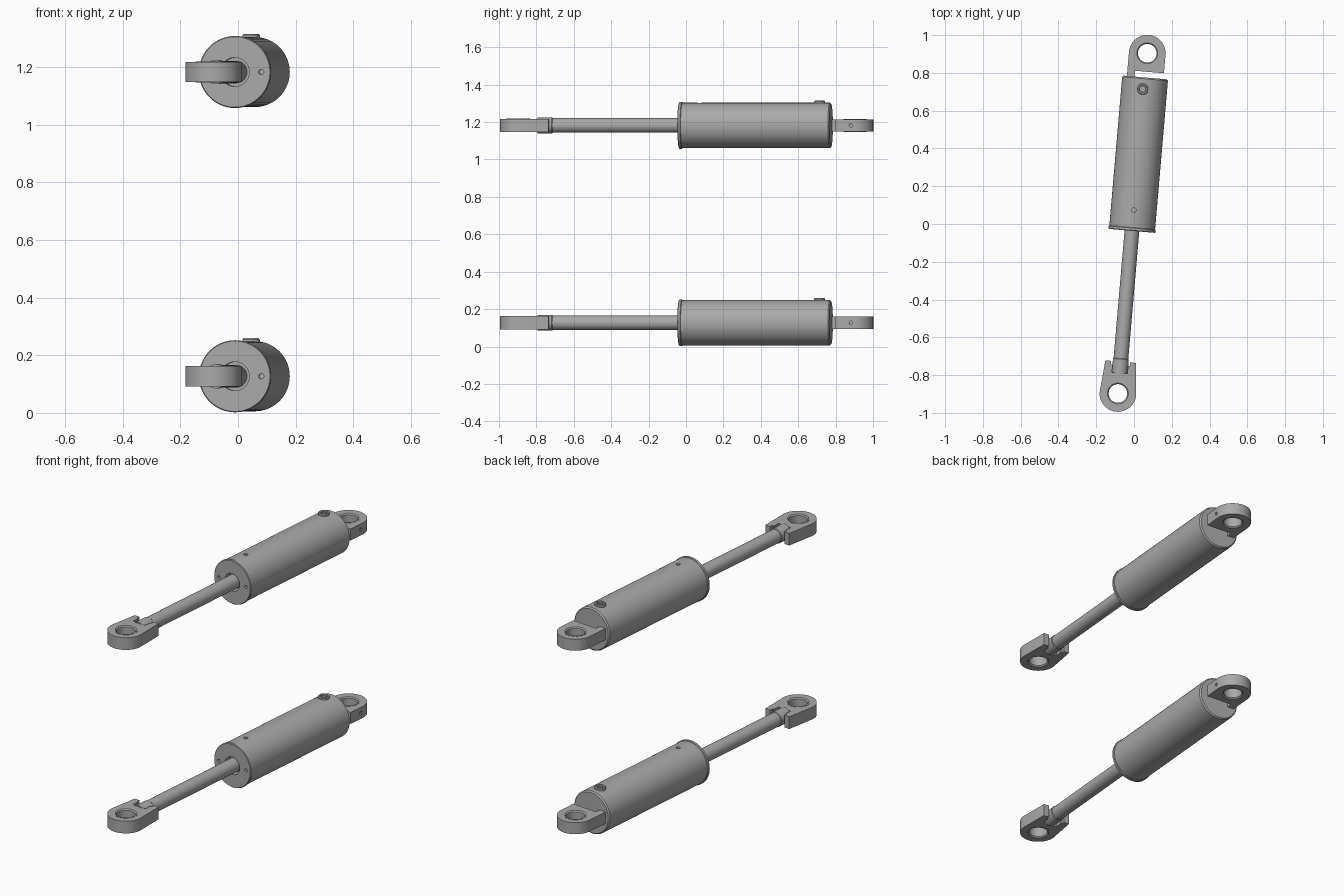
import bpy, bmesh, math
from mathutils import Matrix, Vector

if "Cube" in bpy.data.objects:
    bpy.data.objects.remove(bpy.data.objects["Cube"])

steel = bpy.data.materials.new("steel_grey")
steel.diffuse_color = (0.4, 0.4, 0.4, 1)
steel.use_nodes = True
steel.node_tree.nodes["Principled BSDF"].inputs["Base Color"].default_value = steel.diffuse_color

TILT, OFF_X, OFF_Y = -math.radians(4.93), -0.0075, 0.0035
HEIGHTS = (("lower", 0.127), ("upper", 1.182))
EYE = 0.904          # distance of each eye centre along the axis
PLATE = 0.033        # half thickness of the eye plates
parts = []


def add_object(name, bm):
    bmesh.ops.remove_doubles(bm, verts=bm.verts, dist=1e-5)
    bmesh.ops.recalc_face_normals(bm, faces=bm.faces)
    me = bpy.data.meshes.new(name)
    bm.to_mesh(me)
    bm.free()
    me.materials.append(steel)
    ob = bpy.data.objects.new(name, me)
    bpy.context.collection.objects.link(ob)
    return ob


def lathe(name, profile, axis="Y", loc=(0, 0, 0), steps=64, closed=False):
    """Spin (radius, height) points about the Y or Z axis."""
    bm = bmesh.new()
    pts = [Vector((r, h, 0)) if axis == "Y" else Vector((r, 0, h)) for r, h in profile]
    vs = [bm.verts.new(p) for p in pts]
    n = len(vs)
    es = [bm.edges.new((vs[i], vs[(i + 1) % n])) for i in range(n if closed else n - 1)]
    direction = (0, 1, 0) if axis == "Y" else (0, 0, 1)
    bmesh.ops.spin(bm, geom=vs + es, cent=(0, 0, 0), axis=direction,
                   angle=2 * math.pi, steps=steps, use_merge=False)
    bmesh.ops.translate(bm, verts=bm.verts, vec=loc)
    return add_object(name, bm)


def plate(name, outline, half):
    """Extrude a flat outline symmetrically about z = 0."""
    bm = bmesh.new()
    f = bm.faces.new([bm.verts.new((x, y, -half)) for x, y in outline])
    top = bmesh.ops.extrude_face_region(bm, geom=[f])["geom"]
    bmesh.ops.translate(bm, vec=(0, 0, 2 * half),
                        verts=[v for v in top if isinstance(v, bmesh.types.BMVert)])
    return add_object(name, bm)


def rod_shape(name, r, a, b, axis="Y", loc=(0, 0, 0), steps=32):
    return lathe(name, [(0, a), (r, a), (r, b), (0, b)], axis, loc, steps)


def cut(ob, cutter):
    m = ob.modifiers.new("cut", "BOOLEAN")
    m.operation, m.object, m.solver = "DIFFERENCE", cutter, "EXACT"
    bpy.context.view_layer.objects.active = ob
    bpy.ops.object.modifier_apply(modifier=m.name)
    bpy.data.objects.remove(cutter)


def arc(cy, r, a0, a1, n=32):
    return [(r * math.cos(math.radians(a0 + (a1 - a0) * i / n)),
             cy + r * math.sin(math.radians(a0 + (a1 - a0) * i / n))) for i in range(n + 1)]


# Barrel with front flange, bored gland and chamfered rear
barrel = lathe("barrel", [(0, 0.0), (0.05, 0.0), (0.05, -0.04), (0.122, -0.04), (0.125, -0.037),
                          (0.125, -0.025), (0.1215, -0.022), (0.1215, 0.768), (0.115, 0.775),
                          (0, 0.775)])
for x in (-0.092, 0.092):                                   # pin holes in the front face
    cut(barrel, rod_shape("pin_cutter", 0.009, -0.06, -0.02, loc=(x, 0, 0), steps=16))
cut(barrel, rod_shape("bleed_cutter", 0.012, 0.112, 0.14, "Z", (0, 0.07, 0), 16))
parts.append(barrel)

# Raised hose port on top of the barrel
parts.append(lathe("hose_port", [(0.0, 0.121), (0.016, 0.121), (0.016, 0.129), (0.019, 0.132),
                                 (0.026, 0.132), (0.03, 0.128), (0.03, 0.11)],
                   "Z", (-0.008, 0.713, 0), 32))

# Piston rod and its end collar
parts.append(rod_shape("piston_rod", 0.039, -0.79, 0.0, steps=48))
parts.append(lathe("rod_collar", [(0, -0.80), (0.042, -0.80), (0.042, -0.722), (0.039, -0.718)],
                   steps=48))

# Rear eye, joined to the barrel by a strip on one side
R = 0.097
rear = plate("rear_eye", arc(EYE, R, 0, 180)
             + [(-R, 0.765), (-0.057, 0.765), (-0.057, 0.806), (R, 0.806)], PLATE)
# Front eye with two ears clasping the rod
front = plate("front_eye", arc(-EYE, R, 180, 360)
              + [(0.081, -0.735), (0.05, -0.735), (0.05, -0.755), (0.041, -0.755), (0.041, -0.795),
                 (-0.041, -0.795), (-0.041, -0.755), (-0.05, -0.755), (-0.05, -0.735),
                 (-0.081, -0.735)], 0.035)
for ob, cy, h, label in ((rear, EYE, PLATE, "rear"), (front, -EYE, 0.035, "front")):
    cut(ob, rod_shape("eye_cutter", 0.062, -0.1, 0.1, "Z", (0, cy, 0), 48))
    parts.append(ob)
    # Bearing ring seated in the eye
    t = h + 0.001
    parts.append(lathe(label + "_bearing", [(0.049, -t + 0.006), (0.055, -t), (0.062, -t), (0.062, t),
                                            (0.055, t), (0.049, t - 0.006)],
                       "Z", (0, cy, 0), 48, closed=True))
# Grease hole in the flank of the rear eye
grease = plate("grease_cutter", arc(0, 0.009, 0, 337.5, 15), 0.008)
grease.data.transform(Matrix.Translation((R, EYE - 0.015, 0)) @ Matrix.Rotation(math.pi / 2, 4, "Y"))
cut(rear, grease)

# Smooth shading, then place both cylinders
bpy.ops.object.select_all(action="DESELECT")
for ob in parts:
    ob.select_set(True)
bpy.context.view_layer.objects.active = parts[0]
bpy.ops.object.shade_smooth_by_angle(angle=math.radians(30))
for ob in parts:
    name = ob.name
    twin = ob.copy()
    twin.data = ob.data.copy()
    bpy.context.collection.objects.link(twin)
    for o, (label, z) in zip((ob, twin), HEIGHTS):
        o.name = label + "_" + name
        o.data.transform(Matrix.Translation((OFF_X, OFF_Y, z)) @ Matrix.Rotation(TILT, 4, "Z"))
